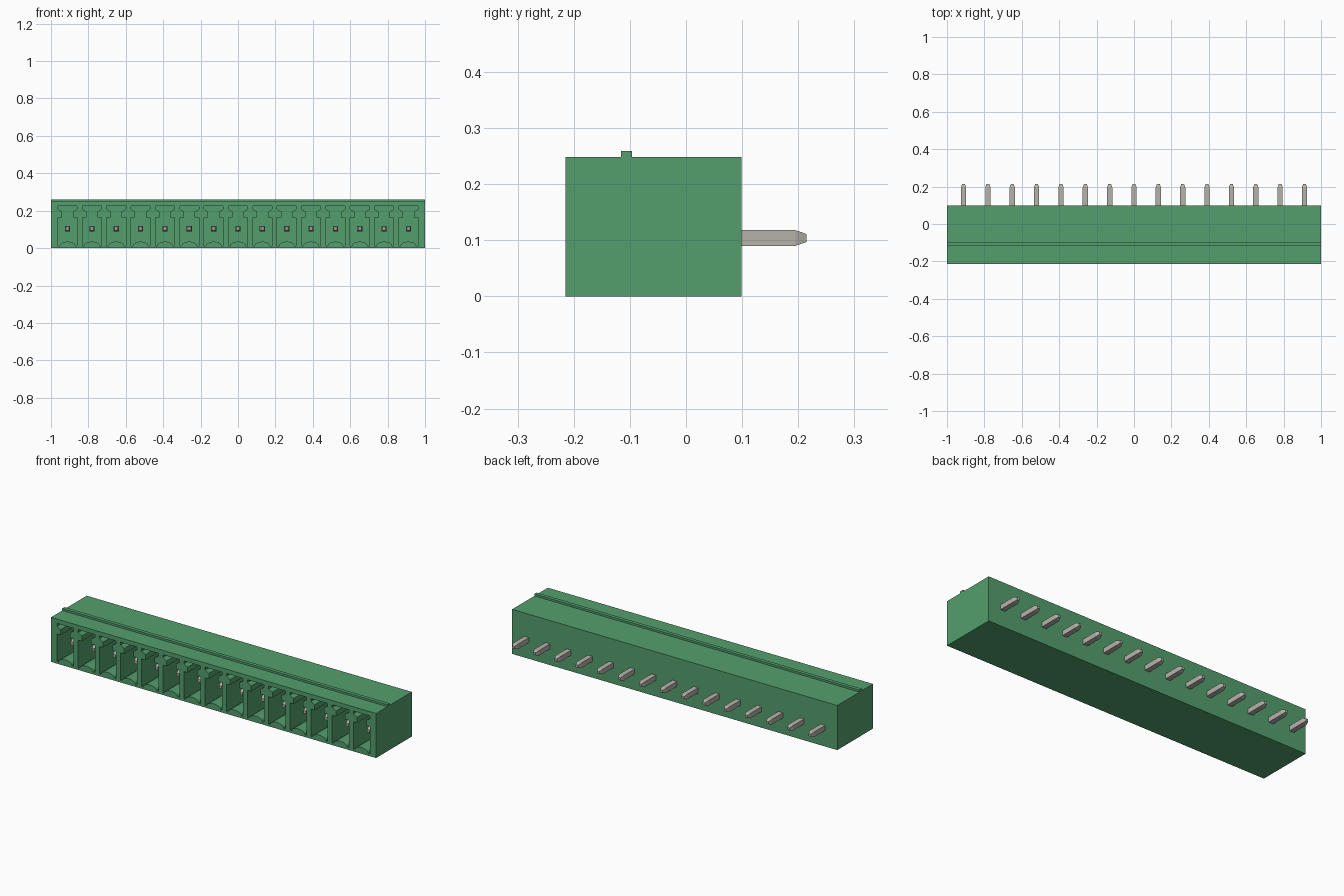
import bpy, bmesh, math

cube = bpy.data.objects.get("Cube")
if cube:
    bpy.data.objects.remove(cube, do_unlink=True)

COUNT = 15
PITCH = 0.1302
XS = [(i - (COUNT - 1) / 2) * PITCH for i in range(COUNT)]
FRONT, BACK, HEIGHT = -0.215, 0.099, 0.248


def material(name, rgb):
    m = bpy.data.materials.new(name)
    m.use_nodes = True
    m.diffuse_color = (*rgb, 1)
    m.node_tree.nodes["Principled BSDF"].inputs["Base Color"].default_value = (*rgb, 1)
    return m


green = material("green plastic", (0.087, 0.347, 0.155))
metal = material("tinned metal", (0.47, 0.45, 0.40))


def finish(name, bm, mat):
    bmesh.ops.recalc_face_normals(bm, faces=bm.faces[:])
    mesh = bpy.data.meshes.new(name)
    bm.to_mesh(mesh)
    bm.free()
    mesh.materials.append(mat)
    obj = bpy.data.objects.new(name, mesh)
    bpy.context.collection.objects.link(obj)
    return obj


def loft(bm, rings):
    """Skin matching closed rings of points and cap both ends."""
    loops = [[bm.verts.new(p) for p in ring] for ring in rings]
    n = len(loops[0])
    for a, b in zip(loops, loops[1:]):
        for i in range(n):
            j = (i + 1) % n
            bm.faces.new((a[i], a[j], b[j], b[i]))
    bm.faces.new(loops[0])
    bm.faces.new(loops[-1])


def rect(x0, x1, z0, z1, y):
    return [(x0, y, z0), (x1, y, z0), (x1, y, z1), (x0, y, z1)]


# Housing block
bm = bmesh.new()
loft(bm, [rect(-1, 1, 0, HEIGHT, y) for y in (FRONT, BACK)])
housing = finish("housing", bm, green)

# Socket profile: keyed T slot on top, arched floor below
right = [(0.051, 0.012), (0.051, 0.165), (0.029, 0.165),
         (0.029, 0.195), (0.051, 0.208), (0.051, 0.224)]
arch = [(-0.042 * math.cos(math.pi * k / 8),
         0.012 + 0.023 * math.sin(math.pi * k / 8)) for k in range(9)]
profile = arch + right + [(-x, z) for x, z in reversed(right)]

bm = bmesh.new()
for cx in XS:
    loft(bm, [[(cx + x, y, z) for x, z in profile] for y in (FRONT - 0.02, 0.04)])
cutter = finish("socket_cutter", bm, green)
cutter.hide_render = True

# Cut the sockets, then discard the cutter
mod = housing.modifiers.new("sockets", "BOOLEAN")
mod.operation = "DIFFERENCE"
mod.solver = "EXACT"
mod.object = cutter
bpy.context.view_layer.objects.active = housing
housing.select_set(True)
bpy.ops.object.modifier_apply(modifier=mod.name)
bpy.data.objects.remove(cutter, do_unlink=True)

# Ridge along the top
bm = bmesh.new()
loft(bm, [rect(-1, 1, HEIGHT - 0.004, 0.259, y) for y in (-0.116, -0.096)])
finish("top_ridge", bm, green)

# Square contact pins with tapered ends
PIN_Z = 0.104
for i, cx in enumerate(XS):
    bm = bmesh.new()
    loft(bm, [rect(cx - r, cx + r, PIN_Z - r, PIN_Z + r, y)
              for y, r in ((-0.157, 0.008), (-0.137, 0.014), (0.195, 0.014), (0.215, 0.007))])
    finish(f"contact_pin_{i + 1}", bm, metal)
